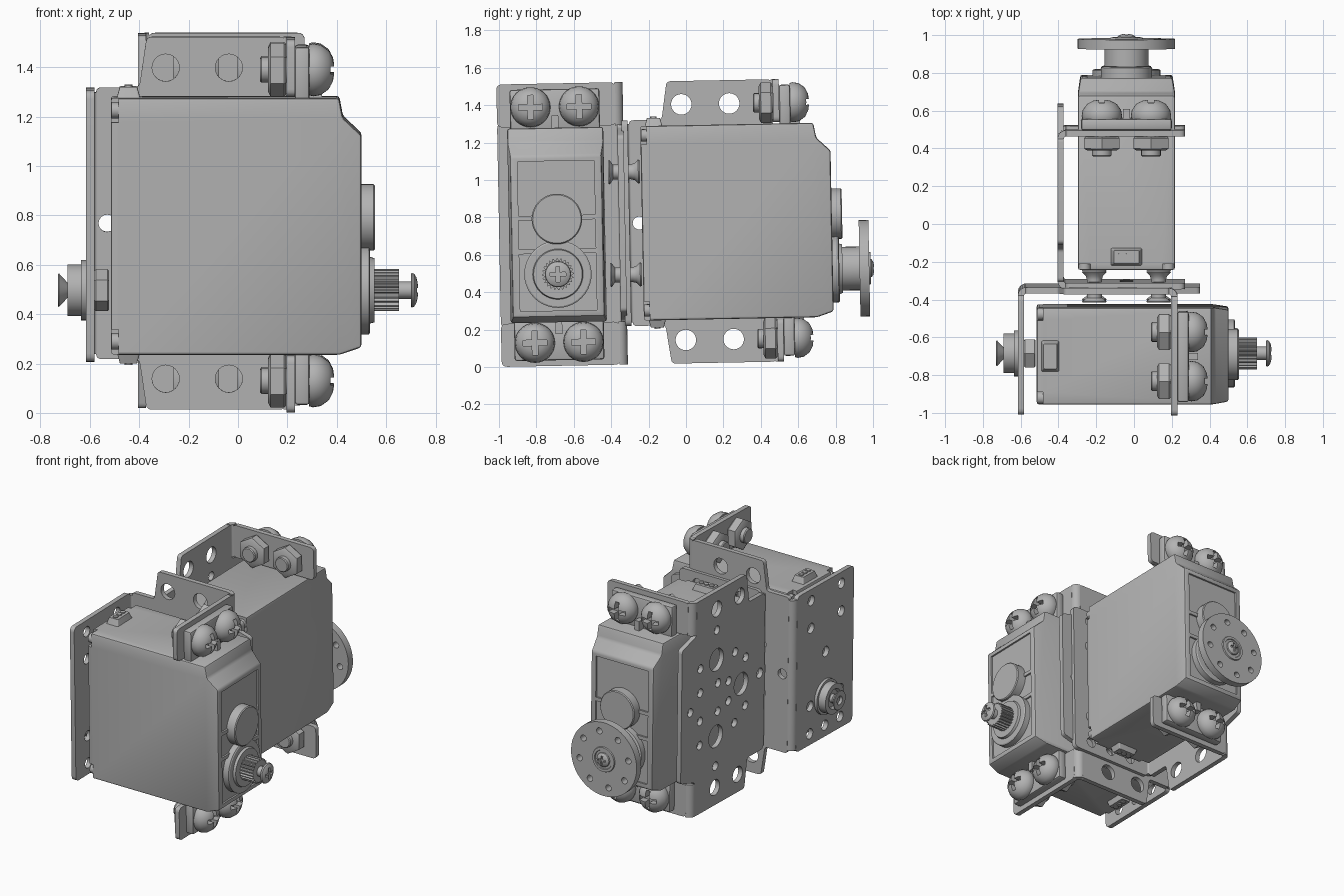
import bpy, bmesh
from math import pi, sin, cos, radians
from mathutils import Matrix, Vector

if "Cube" in bpy.data.objects:
    bpy.data.objects.remove(bpy.data.objects["Cube"])
scene = bpy.context.scene

grey = bpy.data.materials.new("plain_grey")
grey.use_nodes = True
grey.diffuse_color = (0.45, 0.45, 0.45, 1)
grey.node_tree.nodes["Principled BSDF"].inputs["Base Color"].default_value = grey.diffuse_color

# Unit frame: x along the output shaft, y across, z along the case
TILT = Matrix.Translation((0, 0, 0.775)) @ Matrix.Rotation(radians(1.1), 4, 'X')
FRONT = TILT @ Matrix.Translation((0, -0.69, 0))
REAR = TILT @ Matrix.Translation((-0.04, 0.28, 0)) @ Matrix.Rotation(pi / 2, 4, 'Z')
BOTH = {"front": FRONT, "rear": REAR}
AXES = {'x': Matrix(((0, 0, 1, 0), (1, 0, 0, 0), (0, 1, 0, 0), (0, 0, 0, 1))),
        'y': Matrix(((1, 0, 0, 0), (0, 0, 1, 0), (0, 1, 0, 0), (0, 0, 0, 1))),
        'z': Matrix.Identity(4)}
SHAFT_Z = -0.265


def place(name, mesh, units=BOTH, spots=((0, 0, 0),)):
    """Put linked copies of a mesh in each unit at each spot."""
    mesh.materials.clear()
    mesh.materials.append(grey)
    mesh.shade_smooth()
    mesh.set_sharp_from_angle(angle=radians(32))
    for unit, matrix in units.items():
        for spot in spots:
            ob = bpy.data.objects.new(unit + "_" + name, mesh)
            ob.matrix_world = matrix @ Matrix.Translation(spot)
            scene.collection.objects.link(ob)


def finish(bm):
    bmesh.ops.remove_doubles(bm, verts=bm.verts, dist=1e-5)
    bmesh.ops.recalc_face_normals(bm, faces=bm.faces)
    mesh = bpy.data.meshes.new("part")
    bm.to_mesh(mesh)
    bm.free()
    return mesh


def circle(x, y, r, n=24):
    return [(x + r * cos(2 * pi * i / n), y + r * sin(2 * pi * i / n)) for i in range(n)]


def rect(x0, x1, y0, y1):
    return [(x0, y0), (x1, y0), (x1, y1), (x0, y1)]


def rounded(pts, r, n=4):
    out = []
    for i, p in enumerate(pts):
        p = Vector(p)
        a = p + (Vector(pts[i - 1]) - p).normalized() * r
        b = p + (Vector(pts[(i + 1) % len(pts)]) - p).normalized() * r
        for k in range(n + 1):
            t = k / n
            out.append(tuple(a * (1 - t) ** 2 + p * 2 * t * (1 - t) + b * t * t))
    return out


def prism(outline, axis, lo, hi, holes=(), bevel=0):
    """Flat outline with holes, extruded along an axis from lo to hi."""
    cu = bpy.data.curves.new("outline", 'CURVE')
    cu.dimensions, cu.fill_mode, cu.extrude = '2D', 'BOTH', (hi - lo) / 2
    for loop in (outline, *holes):
        sp = cu.splines.new('POLY')
        sp.points.add(len(loop) - 1)
        for pt, co in zip(sp.points, loop):
            pt.co = (*co, 0, 1)
        sp.use_cyclic_u = True
    ob = bpy.data.objects.new("outline", cu)
    raw = bpy.data.meshes.new_from_object(ob)
    bm = bmesh.new()
    bm.from_mesh(raw)
    bpy.data.objects.remove(ob)
    bpy.data.meshes.remove(raw)
    bmesh.ops.remove_doubles(bm, verts=bm.verts, dist=1e-5)
    bmesh.ops.transform(bm, verts=bm.verts,
                        matrix=AXES[axis] @ Matrix.Translation((0, 0, (lo + hi) / 2)))
    if bevel:
        bmesh.ops.dissolve_limit(bm, angle_limit=0.01, verts=bm.verts, edges=bm.edges)
        sharp = [e for e in bm.edges if len(e.link_faces) == 2 and e.calc_face_angle() > 0.3]
        bmesh.ops.bevel(bm, geom=sharp, offset=bevel, segments=2, profile=0.5, affect='EDGES')
    return finish(bm)


def box(x0, x1, y0, y1, z0, z1, bevel=0):
    return prism(rect(x0, x1, y0, y1), 'z', z0, z1, bevel=bevel)


def lathe(profile, segs=32):
    """Spin (x, radius) points round the x axis."""
    bm = bmesh.new()
    vs = [bm.verts.new((x, 0, r)) for x, r in profile]
    es = [bm.edges.new(p) for p in zip(vs, vs[1:])]
    bmesh.ops.spin(bm, geom=vs + es, cent=(0, 0, 0), axis=(1, 0, 0), angle=2 * pi, steps=segs)
    return finish(bm)


def rod(x0, x1, r, segs=32, c=0.0):
    return lathe([(x0, 0), (x0, r - c), (x0 + c, r), (x1 - c, r), (x1, r - c), (x1, 0)], segs)


def cut(mesh, cutters):
    ob = bpy.data.objects.new("work", mesh)
    scene.collection.objects.link(ob)
    helpers = [ob]
    for c in cutters:
        h = bpy.data.objects.new("cutter", c)
        h.hide_render = True
        scene.collection.objects.link(h)
        helpers.append(h)
        mod = ob.modifiers.new("cut", 'BOOLEAN')
        mod.object, mod.operation, mod.solver = h, 'DIFFERENCE', 'EXACT'
    dg = bpy.context.evaluated_depsgraph_get()
    result = bpy.data.meshes.new_from_object(ob.evaluated_get(dg))
    for h in helpers:
        bpy.data.objects.remove(h)
    return result


def screw(x0, r, h):
    """Domed cross-slot head rising along +x."""
    dome = lathe([(x0, 0), (x0, r * .96), (x0 + h * .15, r), (x0 + h * .45, r * .95),
                  (x0 + h * .75, r * .74), (x0 + h * .92, r * .45), (x0 + h, 0)])
    a, b, d = r * .14, r * .6, x0 + h * .5
    return cut(dome, [box(d, x0 + 2 * h, -a, a, -b, b), box(d, x0 + 2 * h, -b, b, -a, a)])


# Case, with tapered nose, face pockets and rear corner notches
case = prism([(-.515, -.522), (.41, -.522), (.5, -.492), (.5, .368), (.425, .438),
              (.41, .518), (-.515, .518)], 'y', -.257, .257, bevel=.012)
for v in case.vertices:
    if v.co.x > .47:
        v.co.y *= .955
cutters = [box(.488, .55, -.205, .205, a, b) for a, b in ((.05, .34), (-.13, .025), (-.46, -.155))]
corners = [(sy, sz) for sy in (-1, 1) for sz in (-1, 1)]
for sy, sz in corners:
    y, z = sorted((sy * .19, sy * .3)), sorted((sz * .42, sz * .6))
    cutters.append(box(-.6, -.483, *y, *z))
place("case", cut(case, cutters))
place("case_screw", rod(-.512, -.48, .033, 16),
      spots=[(0, sy * .222, sz * .468) for sy, sz in corners])

# Gear bosses on the case face
place("idle_boss", rod(.48, .555, .135, 40, .006), spots=[(0, 0, .03)])
place("output_boss", lathe([(.48, 0), (.48, .18), (.53, .18), (.535, .172), (.535, .135),
                            (.552, .13), (.552, 0)], 40), spots=[(0, 0, SHAFT_Z)])

# Mounting ears, ribs, plugs
for end, s in (("upper", 1), ("lower", -1)):
    place(end + "_ear", box(.23, .29, -.24, .24, *sorted((s * .5, s * .725)), bevel=.012))
    place(end + "_ear_rib", box(.28, .34, -.018, .018, *sorted((s * .5, s * .585))))
    plug = prism(rounded(rect(-.492, -.395, -.085, .085), .01), 'z', *sorted((s * .51, s * .56)))
    for v in plug.vertices:
        if abs(v.co.z) > .54:
            v.co.x = -.4435 + (v.co.x + .4435) * .72
            v.co.y *= .78
    place(end + "_plug", plug)
    place(end + "_plug_pin", prism(circle(-.4435, 0, .017, 12), 'z', *sorted((s * .55, s * .567))),
          spots=[(0, y, 0) for y in (-.04, 0, .04)])

# Ear screws and nuts
ear_spots = [(0, sy * .13, sz * .63) for sy, sz in corners]
place("ear_screw", screw(.288, .107, .105), spots=ear_spots)
place("ear_bolt", rod(.09, .3, .052, 20, .006), spots=ear_spots)
place("ear_nut", lathe([(.122, 0), (.122, .088), (.132, .108), (.186, .108), (.195, .1),
                        (.195, 0)], 6), spots=ear_spots)

# Bracket: side plate with raised tabs and a forward tongue
half = [(-.575, .55), (-.4, .55), (-.37, .755), (.19, .755), (.19, .515), (.35, .47)]
side = rounded(half + [(x, -z) for x, z in reversed(half)], .022)
big = [circle(x, z, .078) for x, z in ((-.04, .27), (-.32, 0), (-.04, -.27))]
tab_holes = [circle(x, s * .63, .055) for x in (-.293, -.037) for s in (1, -1)]
small = [circle(x, s * z, .03, 16) for s in (1, -1) for x, z in (
    (-.04, .48), (-.25, .25), (-.37, .17), (.14, .27), (-.06, .1), (-.18, .07), (.14, .1))]
small += [circle(-.53, 0, .035, 16), circle(.25, 0, .03, 16)]
place("bracket_side", prism(side, 'y', .332, .365, big + tab_holes + small))

# Bracket: rear leg with hub opening
leg_holes = [circle(sy * .17, sz * z, .036, 16) for sy, sz in corners for z in (.275, .47)]
leg_holes += [circle(0, .05, .036, 16), circle(0, -.47, .036, 16), circle(0, SHAFT_Z, .06)]
place("bracket_leg", prism(rounded(rect(-.31, .325, -.55, .55), .035), 'x', -.615, -.582, leg_holes))


# Bracket: bends and mounting flanges
def bend(cx, sx, z0, z1):
    arc = [pi / 2 * i / 6 for i in range(7)]
    pts = [(cx + sx * .045 * sin(t), .32 + .045 * cos(t)) for t in arc]
    pts += [(cx + sx * .012 * sin(t), .32 + .012 * cos(t)) for t in reversed(arc)]
    return prism(pts, 'z', z0, z1)


place("bracket_rear_bend", bend(-.57, -1, -.53, .53))
for end, s in (("upper", 1), ("lower", -1)):
    z0, z1 = sorted((s * .525, s * .755))
    place(end + "_flange_bend", bend(.185, 1, z0, z1))
    place(end + "_flange", prism(rounded(rect(-.31, .325, z0, z1), .03), 'x', .197, .23))

# Front unit: toothed shaft and its end screw
only_front, only_rear = {"front": FRONT}, {"rear": REAR}
on_shaft = [(0, 0, SHAFT_Z)]
teeth = [((.085 if i % 4 < 2 else .074) * cos(2 * pi * i / 96),
          (.085 if i % 4 < 2 else .074) * sin(2 * pi * i / 96)) for i in range(96)]
place("toothed_shaft", prism(teeth, 'x', .54, .652), only_front, on_shaft)
place("shaft_screw_neck", rod(.64, .71, .035, 20), only_front, on_shaft)
place("shaft_screw", screw(.7, .07, .03), only_front, on_shaft)

# Front unit: rear pivot hub, screw and nut
place("pivot_hub", lathe([(-.61, 0), (-.61, .122), (-.635, .122), (-.635, .105), (-.69, .105),
                          (-.69, .07), (-.67, .06), (-.67, 0)]), only_front, on_shaft)
place("pivot_screw", lathe([(-.66, 0), (-.66, .03), (-.69, .03), (-.725, .068), (-.73, .065),
                            (-.73, .03), (-.715, .02), (-.715, 0)]), only_front, on_shaft)
place("pivot_nut", rod(-.582, -.522, .085, 6, .006), only_front, on_shaft)

# Rear unit: round horn
horn_holes = [circle(.195 * cos(pi * i / 4 + .2), .195 * sin(pi * i / 4 + .2), .022, 12) for i in range(8)]
place("horn_disc", prism(circle(0, 0, .258, 48), 'x', .643, .695, horn_holes), only_rear, on_shaft)
place("horn_hub", rod(.54, .65, .117), only_rear, on_shaft)
place("horn_collar", lathe([(.69, 0), (.69, .09), (.703, .085), (.703, .068), (.697, .065),
                            (.697, 0)]), only_rear, on_shaft)
place("horn_screw", screw(.695, .05, .027), only_rear, on_shaft)

# Rivets joining the two brackets
place("joining_rivet", lathe([(-.69, 0), (-.69, .062), (-.683, .065), (-.665, .04), (-.57, .04),
                              (-.55, .045), (-.53, .065), (-.522, .06), (-.522, 0)], 24),
      only_rear, [(0, sy * .17, sz * .275) for sy, sz in corners])
